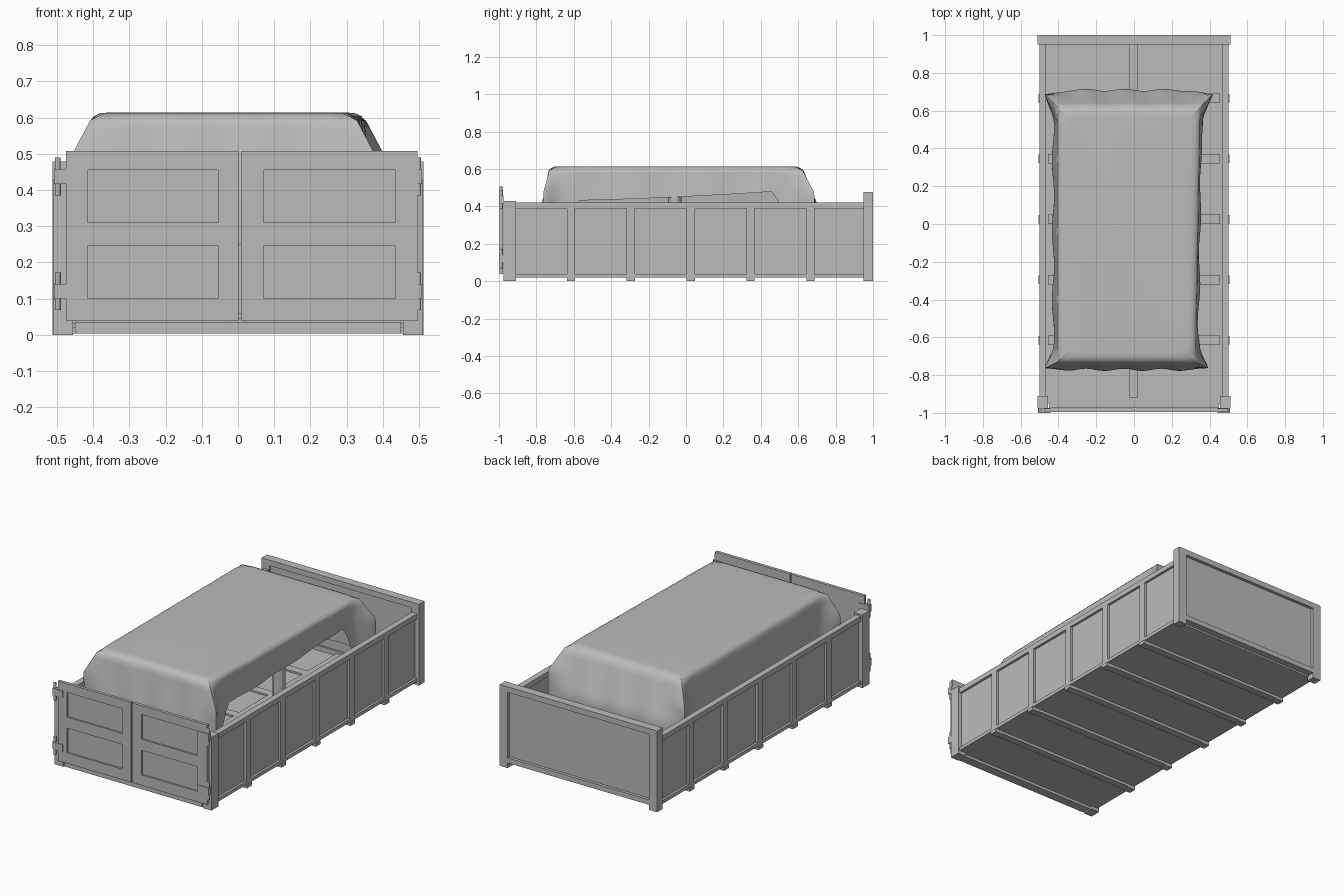
import bpy, bmesh, math

if "Cube" in bpy.data.objects:
    bpy.data.objects.remove(bpy.data.objects["Cube"], do_unlink=True)

grey = bpy.data.materials.new("plain_grey")
grey.use_nodes = True
grey.diffuse_color = (0.5, 0.5, 0.5, 1)
grey.node_tree.nodes["Principled BSDF"].inputs["Base Color"].default_value = (0.5, 0.5, 0.5, 1)


def finish(name, bm):
    bmesh.ops.recalc_face_normals(bm, faces=bm.faces)
    mesh = bpy.data.meshes.new(name)
    bm.to_mesh(mesh)
    bm.free()
    mesh.materials.append(grey)
    ob = bpy.data.objects.new(name, mesh)
    bpy.context.collection.objects.link(ob)
    return ob


def add_box(bm, x0, x1, y0, y1, z0, z1):
    verts = bmesh.ops.create_cube(bm, size=1)["verts"]
    for v in verts:
        v.co.x = x0 + (v.co.x + 0.5) * (x1 - x0)
        v.co.y = y0 + (v.co.y + 0.5) * (y1 - y0)
        v.co.z = z0 + (v.co.z + 0.5) * (z1 - z0)


def boxes(name, *limits):
    bm = bmesh.new()
    for lim in limits:
        add_box(bm, *lim)
    return finish(name, bm)


def rod(name, x, y, z0, z1, radius):
    bm = bmesh.new()
    bmesh.ops.create_cone(bm, segments=12, cap_ends=True, radius1=radius,
                          radius2=radius, depth=z1 - z0)
    bmesh.ops.translate(bm, verts=bm.verts, vec=(x, y, (z0 + z1) / 2))
    return finish(name, bm)


RIBS = [-0.615 + 0.32 * i for i in range(5)]

# Floor with cross beams above and below, and a centre beam
boxes("floor", (-0.475, 0.475, -0.95, 0.96, 0.02, 0.032))
boxes("floor_centre_beam", (-0.025, 0.02, -0.92, 0.95, 0.03, 0.045))
for y in RIBS:
    boxes("floor_cross_beam", (-0.455, 0.455, y - 0.025, y + 0.025, 0.03, 0.042),
          (-0.5, 0.5, y - 0.022, y + 0.022, 0.004, 0.022))
boxes("front_sill", (-0.45, 0.45, -0.975, -0.92, 0.004, 0.036))

# Long side walls: thin panel, rails, ribs, feet and front corner post
for side, s in (("left", 1), ("right", -1)):
    def span(a, b):
        return (a, b) if s > 0 else (-b, -a)
    boxes(side + "_wall_panel", (*span(0.474, 0.486), -0.95, 0.96, 0.02, 0.41))
    boxes(side + "_wall_rails", (*span(0.465, 0.5), -0.95, 0.96, 0.39, 0.42),
          (*span(0.465, 0.5), -0.95, 0.96, 0.02, 0.04))
    for y in RIBS:
        boxes(side + "_wall_rib", (*span(0.478, 0.5), y - 0.022, y + 0.022, 0.03, 0.4),
              (*span(0.455, 0.505), y - 0.022, y + 0.022, 0.0, 0.02))
    boxes(side + "_front_post", (*span(0.455, 0.51), -0.975, -0.91, 0.0, 0.43))

# Back wall: recessed panel in a heavy frame with legs
boxes("back_panel", (-0.47, 0.47, 0.96, 0.982, 0.03, 0.46))
boxes("back_frame", (-0.512, -0.46, 0.95, 1.0, 0.0, 0.478),
      (0.46, 0.512, 0.95, 1.0, 0.0, 0.478),
      (-0.46, 0.46, 0.95, 1.0, 0.445, 0.478),
      (-0.46, 0.46, 0.95, 1.0, 0.03, 0.06))

# Double doors with two recessed panels each
for side, x0, x1, p0, p1 in (("right", -0.475, 0.002, -0.415, -0.055),
                             ("left", 0.008, 0.495, 0.07, 0.435)):
    front, back = -0.996, -0.978
    boxes(side + "_door_panel", (x0, x1, -0.986, back, 0.038, 0.507))
    boxes(side + "_door_frame", (x0, p0, front, -0.985, 0.038, 0.507),
          (p1, x1, front, -0.985, 0.038, 0.507),
          (p0, p1, front, -0.985, 0.038, 0.1),
          (p0, p1, front, -0.985, 0.245, 0.31),
          (p0, p1, front, -0.985, 0.455, 0.507))

# Hinges: strap plate and pin
for s in (-1, 1):
    for z in (0.12, 0.437):
        a, b = sorted((s * 0.442, s * 0.508))
        boxes("hinge_strap", (a, b, -1.0, -0.975, z - 0.021, z + 0.021))
        rod("hinge_pin", s * 0.498, -0.988, z - 0.052, z + 0.052, 0.008)

# Support post under the sheet
rod("support_post", 0.31, -0.06, 0.04, 0.455, 0.035)

# Draped sheet: outline rings from the flat top down to an uneven hem
X0, X1, Y0, Y1, TOP = -0.405, 0.35, -0.73, 0.62, 0.614
CORNERS = [(X0, Y0), (X1 - 0.025, Y0), (X1, Y1), (X0, Y1)]
FLARE = [0.035, 0.015, 0.075, 0.02]
STEPS, DROPS = 40, 12


def hem(edge, t):
    """Height of the hem along each edge: front, left, back, right."""
    if edge == 1:
        near = min(t, 1 - t)
        ramp = min(1, max(0, (near - 0.04) / 0.07))
        return 0.25 + (0.18 + 0.06 * t ** 1.6) * ramp
    if edge == 3:
        return 0.25 + 0.03 * math.sin(t * 9)
    return 0.25


def outline(inset, z=None, drop=None):
    points = []
    for edge in range(4):
        ax, ay = CORNERS[edge]
        bx, by = CORNERS[(edge + 1) % 4]
        length = math.hypot(bx - ax, by - ay)
        nx, ny = (by - ay) / length, -(bx - ax) / length
        for i in range(STEPS):
            t = 0.5 - 0.5 * math.cos(math.pi * i / STEPS)
            x, y = ax + (bx - ax) * t, ay + (by - ay) * t
            # pull the outline round at the corners
            near = min(t, 1 - t) * length
            pull = math.exp(-(near / 0.04) ** 2)
            cx, cy = (X0 + X1) / 2, (Y0 + Y1) / 2
            dx, dy = math.copysign(1, x - cx), math.copysign(1, y - cy)
            height = z
            if drop is None:
                x -= inset * (x - cx) / ((X1 - X0) / 2)
                y -= inset * (y - cy) / ((Y1 - Y0) / 2)
                x -= 0.012 * pull * dx
                y -= 0.012 * pull * dy
            else:
                low = hem(edge, t)
                height = TOP - 0.022 - (TOP - 0.022 - low) * drop
                depth = (TOP - height) / 0.2
                wave = 0.006 * math.sin(t * 23 + edge) * min(1, depth)
                out = (FLARE[edge] * min(1.2, depth) + wave) * (1 - pull)
                # folded ears stand out diagonally at the corners
                ear = pull * (0.075 * min(1, depth * 1.4) - 0.008)
                x += nx * out + dx * ear
                y += ny * out + dy * ear * (0.5 if dy < 0 else 1.0)
            points.append((x, y, height))
    return points


bm = bmesh.new()
rings = [outline(0.05, TOP), outline(0.025, TOP - 0.002), outline(0.008, TOP - 0.01)]
rings += [outline(0, drop=k / DROPS) for k in range(DROPS + 1)]
loops = [[bm.verts.new(p) for p in ring] for ring in rings]
for upper, lower in zip(loops, loops[1:]):
    for i in range(len(upper)):
        j = (i + 1) % len(upper)
        bm.faces.new((upper[i], lower[i], lower[j], upper[j]))
bm.faces.new(loops[0])
sheet = finish("draped_sheet", bm)
for ob in bpy.context.selected_objects:
    ob.select_set(False)
bpy.context.view_layer.objects.active = sheet
sheet.select_set(True)
bpy.ops.object.shade_smooth_by_angle(angle=math.radians(50))
